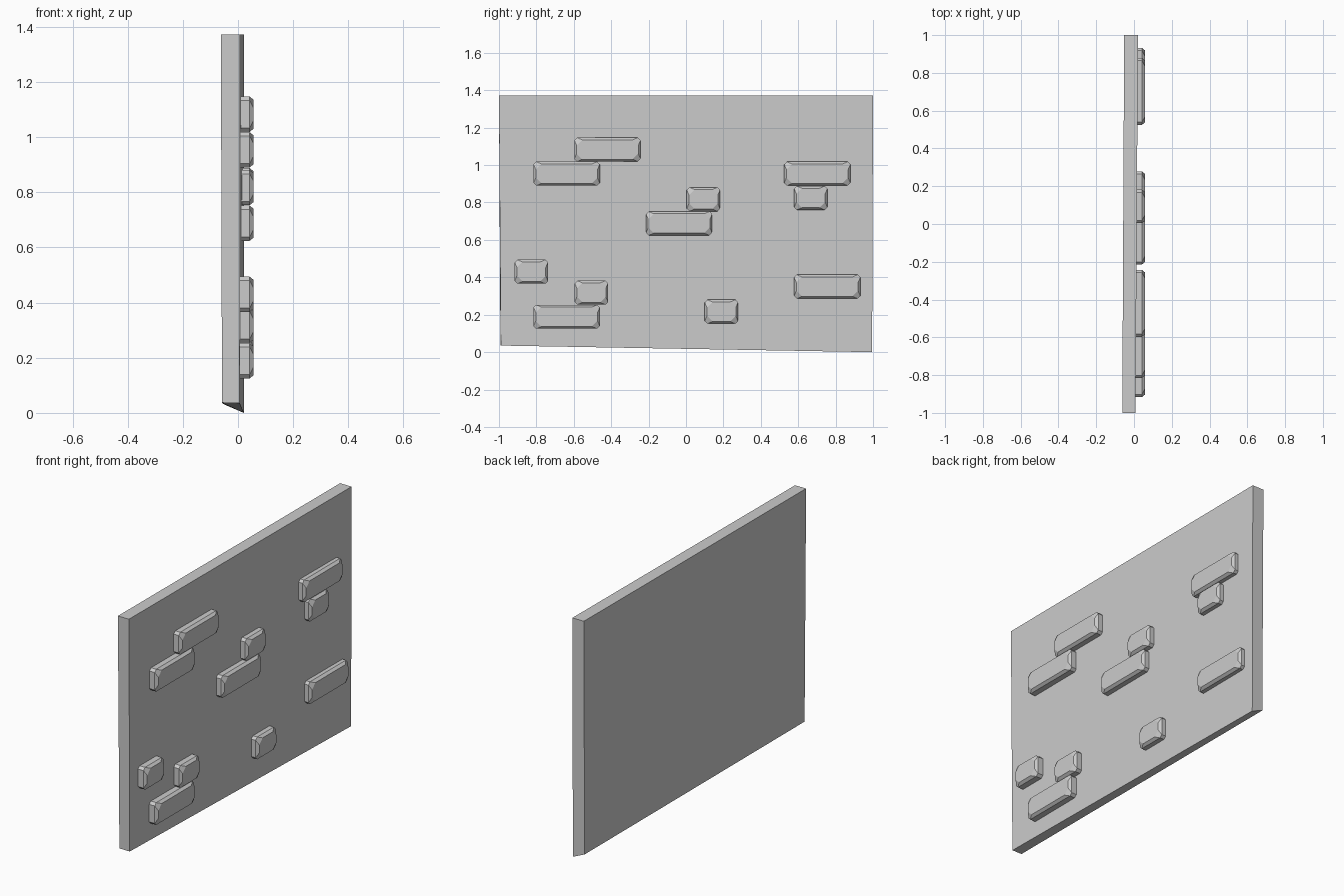
import bpy, bmesh

if "Cube" in bpy.data.objects:
    bpy.data.objects.remove(bpy.data.objects["Cube"])


def make_object(name, verts, faces):
    mesh = bpy.data.meshes.new(name)
    bm = bmesh.new()
    vs = [bm.verts.new(v) for v in verts]
    for f in faces:
        bm.faces.new([vs[i] for i in f])
    bmesh.ops.recalc_face_normals(bm, faces=bm.faces)
    bm.to_mesh(mesh)
    bm.free()
    ob = bpy.data.objects.new(name, mesh)
    bpy.context.collection.objects.link(ob)
    return ob


# Wall slab: slightly skewed, with an uneven lower edge
slab = [(-0.058, -0.992, 0.037), (0.006, -0.99, 0.035),
        (0.021, 0.995, 0.0), (-0.051, 0.992, 0.031),
        (-0.062, -1.0, 1.372), (0.008, -1.0, 1.372),
        (0.021, 1.0, 1.372), (-0.052, 1.0, 1.372)]
make_object("wall_slab", slab, [(0, 1, 2, 3), (4, 5, 6, 7), (0, 1, 5, 4),
                                (1, 2, 6, 5), (2, 3, 7, 6), (3, 0, 4, 7)])


# Eight-sided outline of a brick, with cut corners
def outline(x, hy, hz, cut, cy, cz):
    pts = [(hy, hz - cut), (hy - cut, hz), (cut - hy, hz), (-hy, hz - cut),
           (-hy, cut - hz), (cut - hy, -hz), (hy - cut, -hz), (hy, cut - hz)]
    return [(x, cy + a, cz + b) for a, b in pts]


# Raised brick: straight sides, then a bevel to an octagonal face
def brick(name, y0, z0, length, height=0.128):
    hy, hz = length / 2, height / 2
    cy, cz = y0 + hy, z0 + hz
    rings = [(-0.02, 0.0, 0.014), (0.042, 0.0, 0.014), (0.057, 0.012, 0.030)]
    verts = []
    for x, inset, cut in rings:
        verts += outline(x, hy - inset, hz - inset, cut, cy, cz)
    faces = [tuple(range(8)), tuple(range(16, 24))]
    for r in (0, 8):
        faces += [(r + i, r + (i + 1) % 8, r + 8 + (i + 1) % 8, r + 8 + i)
                  for i in range(8)]
    make_object(name, verts, faces)


# Long and short bricks: (lowest y, lowest z)
LONG = [(-0.597, 1.019), (-0.815, 0.89), (0.525, 0.89), (-0.214, 0.624),
        (-0.815, 0.125), (0.578, 0.286)]
SHORT = [(0.578, 0.76), (0.004, 0.753), (-0.916, 0.366), (-0.595, 0.254),
         (0.1, 0.152)]
for i, (y, z) in enumerate(LONG, 1):
    brick(f"long_brick_{i}", y, z, 0.354)
for i, (y, z) in enumerate(SHORT, 1):
    brick(f"short_brick_{i}", y, z, 0.178)
